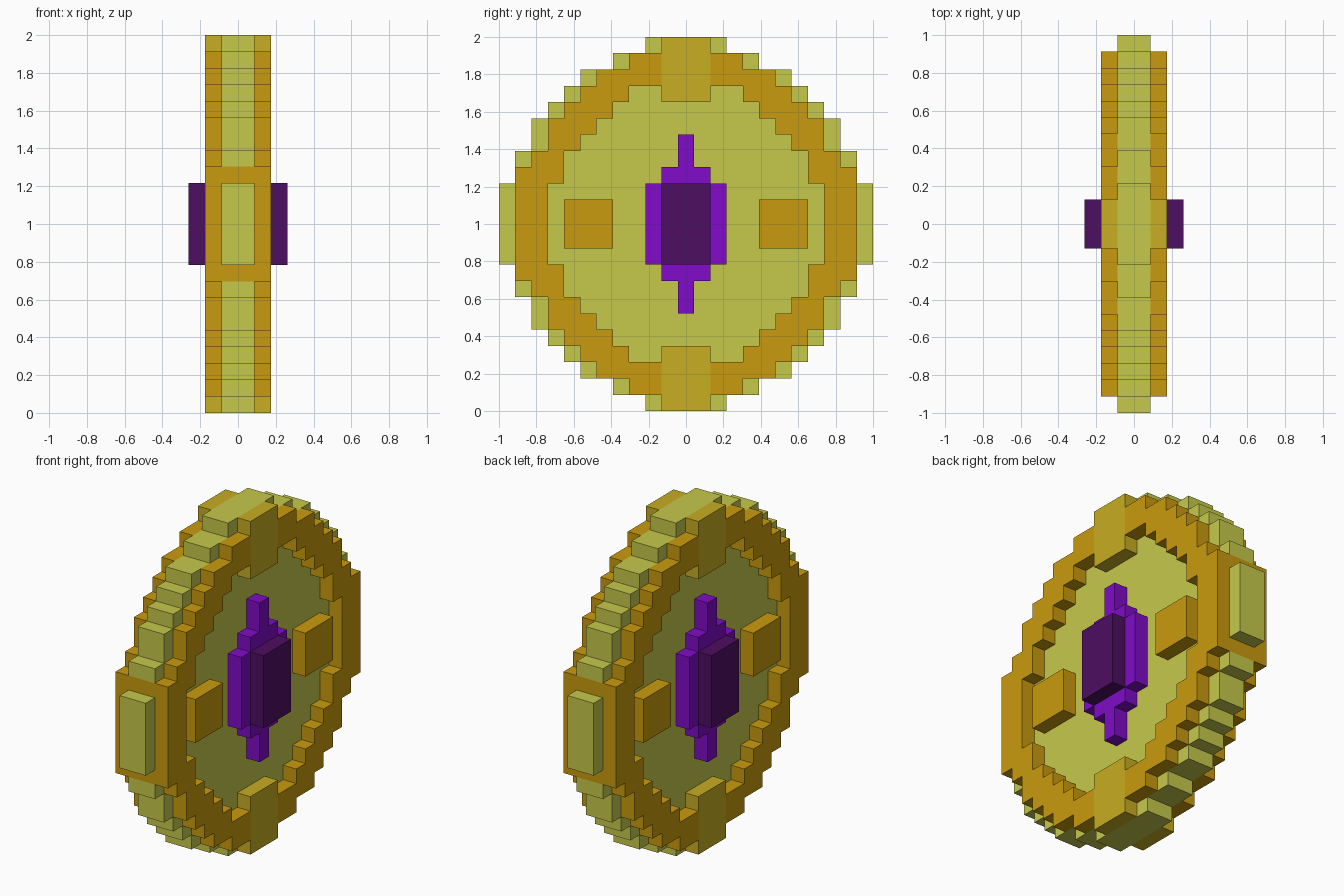
import bpy, bmesh

if "Cube" in bpy.data.objects:
    bpy.data.objects.remove(bpy.data.objects["Cube"])

U = 2 / 23  # block size; the shield is a 23 x 23 block grid


def material(name, rgb):
    lin = [((c / 255 + 0.055) / 1.055) ** 2.4 if c > 10 else c / 255 / 12.92 for c in rgb]
    m = bpy.data.materials.new(name)
    m.diffuse_color = (*lin, 1)
    m.use_nodes = True
    m.node_tree.nodes["Principled BSDF"].inputs["Base Color"].default_value = m.diffuse_color
    return m


LIME = material("lime yellow", (198, 201, 75))
ORANGE = material("orange gold", (202, 155, 14))
GOLD = material("pale gold", (200, 173, 34))
VIOLET = material("violet", (128, 12, 200))
PLUM = material("dark plum", (78, 14, 98))


def slab(name, cells, x0, x1, mat, mirror=True):
    """Extrude grid cells (col = y, row = z) from x0 to x1 blocks, mirrored across x."""
    bm = bmesh.new()
    verts = {}

    def vert(c, r):
        if (c, r) not in verts:
            verts[c, r] = bm.verts.new((x0 * U, (c - 0.5) * U, 1 + (r - 0.5) * U))
        return verts[c, r]

    for c, r in cells:
        bm.faces.new([vert(c, r), vert(c, r + 1), vert(c + 1, r + 1), vert(c + 1, r)])
    ext = bmesh.ops.extrude_face_region(bm, geom=bm.faces[:], use_keep_orig=True)
    moved = [g for g in ext["geom"] if isinstance(g, bmesh.types.BMVert)]
    bmesh.ops.translate(bm, verts=moved, vec=((x1 - x0) * U, 0, 0))
    bmesh.ops.recalc_face_normals(bm, faces=bm.faces[:])
    me = bpy.data.meshes.new(name)
    bm.to_mesh(me)
    bm.free()
    me.materials.append(mat)
    ob = bpy.data.objects.new(name, me)
    bpy.context.collection.objects.link(ob)
    if mirror:
        mod = ob.modifiers.new("mirror", "MIRROR")
        mod.use_axis = (True, False, False)
        mod.use_mirror_merge = False


def round_cells(reach):
    """Symmetric stepped disc; reach[i] is the last column in row i from the middle."""
    return {(c, r) for r in range(1 - len(reach), len(reach))
            for c in range(-reach[abs(r)], reach[abs(r)] + 1)}


def rect(c0, c1, r0, r1):
    return {(c, r) for c in range(c0, c1 + 1) for r in range(r0, r1 + 1)}


disc = round_cells([11, 11, 11, 10, 10, 9, 9, 8, 7, 6, 4, 2])
rim = round_cells([10, 10, 10, 10, 9, 8, 8, 7, 6, 5, 3])
hole = round_cells([8, 8, 8, 7, 7, 6, 5, 4, 3])
side = rect(10, 10, -3, 3) | rect(-10, -10, -3, 3)
clamp = rect(-1, 1, 8, 11) | rect(-1, 1, -11, -8)

# Body, raised rim, and the blocks on its four ends
slab("shield_disc", disc - side, -1, 1, LIME, False)
slab("rim", rim - hole - side - clamp, 1, 2, ORANGE)
slab("side_blocks", side, -2, 2, ORANGE, False)
slab("end_clamps", clamp, 1, 2, GOLD)

# Square studs left and right of the gem
slab("studs", rect(5, 7, -1, 1) | rect(-7, -5, -1, 1), 1, 2, ORANGE)

# Stepped gem with a raised dark centre
slab("gem_base", rect(-2, 2, -2, 2) | rect(-1, 1, -3, 3) | rect(0, 0, -5, 5), 1, 2, VIOLET)
slab("gem_centre", rect(-1, 1, -2, 2), 2, 3, PLUM)
